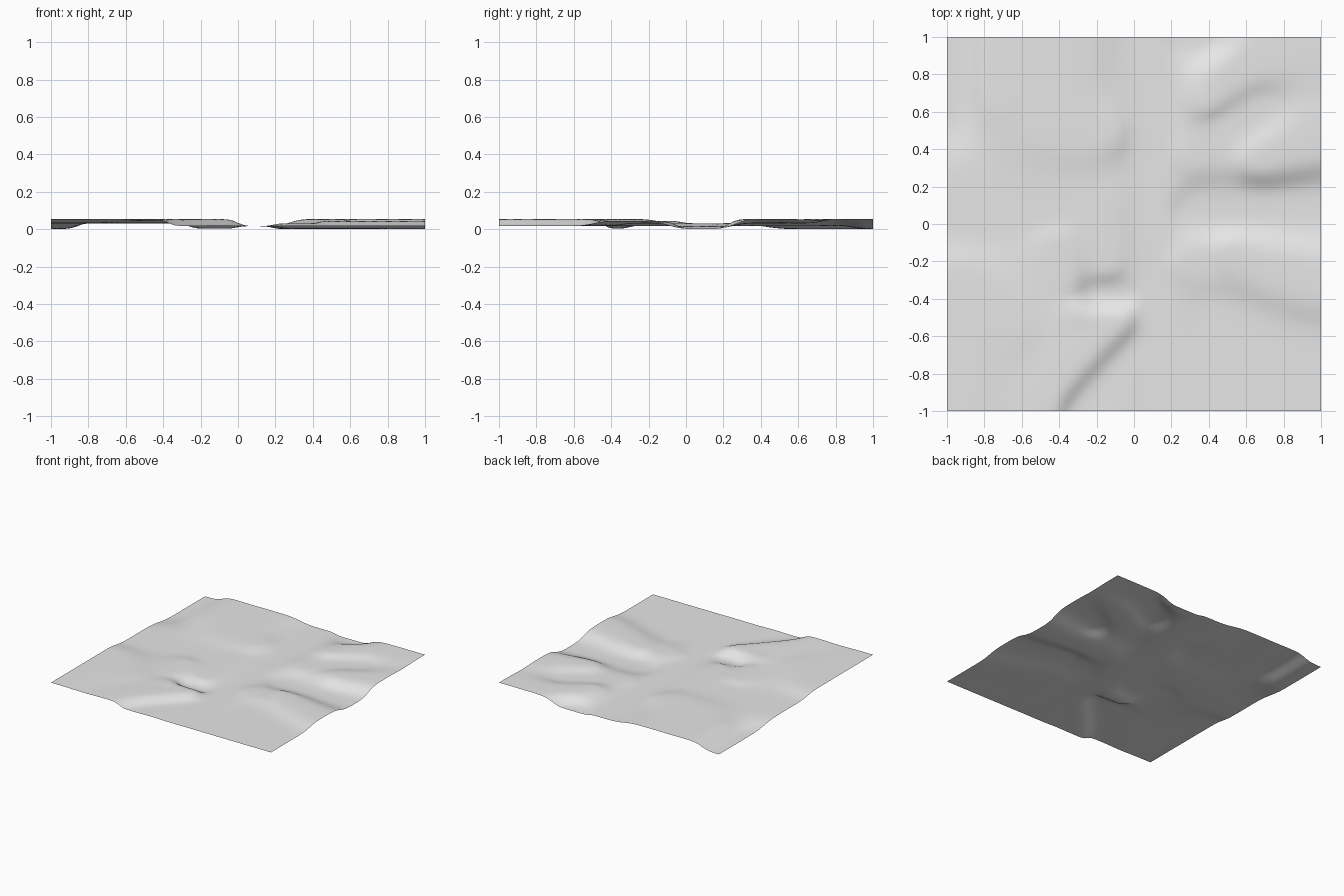
import bpy
import bmesh
from mathutils import Vector

cube = bpy.data.objects.get("Cube")
if cube:
    bpy.data.objects.remove(cube, do_unlink=True)

# Height levels of the relief
FLOOR, LOW, MID, RAISED, HIGH = 0, .016, .031, .045, .055
CELLS = 72

samples = []


def landform(level, *corners):
    """Lay a line of evenly spaced height samples through the corners."""
    points = [Vector(c) for c in corners]
    for a, b in zip(points, points[1:]):
        steps = max(1, round((b - a).length / .05))
        for i in range(steps + 1):
            x, y = a.lerp(b, i / steps)
            samples.append((x, y, level))


def height(x, y):
    """Blend of all landform levels, weighted by nearness."""
    total = weights = 0
    for px, py, level in samples:
        w = 1 / ((x - px) ** 2 + (y - py) ** 2 + .0025) ** 2
        total += w * level
        weights += w
    return total / weights


# Southwest plateau with its bank down to the plain
landform(HIGH, (-1, -1), (-.95, -.35), (-.65, -.55))
landform(HIGH, (-.5, -1), (-.28, -.7), (-.08, -.52), (-.3, -.5))
landform(LOW, (-.3, -1), (.08, -.6))

# Pit and the gentle slope north of it
landform(FLOOR, (-.2, -.38), (-.06, -.38))
landform(RAISED, (-.38, -.3), (-.4, -.1))
landform(MID, (-.15, -.23), (-.2, .1), (-1, .05))

# Northwest hills and low corner
landform(FLOOR, (-1, .62), (-1, 1))
landform(RAISED, (-.7, .65), (-.68, 1))
landform(RAISED, (-.15, .48), (-.45, .55), (-.36, 1))

# Level strip and southeast plain
landform(LOW, (.1, -1), (.1, 1))
landform(LOW, (1, -1), (.45, -.95), (.4, -.5), (1, -.75))

# East ridge and valley
landform(MID, (.25, -.22), (.35, -.2))
landform(RAISED, (.5, -.16), (1, -.32))
landform(FLOOR, (.3, .08), (1, .09))

# Northeast shelf, hollow and ridge
landform(MID, (.3, .36), (.5, .52), (.7, .63))
landform(HIGH, (.65, .34), (1, .48))
landform(HIGH, (.4, .65), (.5, .78), (.7, .9), (1, 1))
landform(FLOOR, (.25, 1), (.4, 1))

# Terrain sheet, resting on its lowest point
bm = bmesh.new()
bmesh.ops.create_grid(bm, x_segments=CELLS, y_segments=CELLS, size=1)
for v in bm.verts:
    v.co.z = height(v.co.x, v.co.y)
lowest = min(v.co.z for v in bm.verts)
bmesh.ops.translate(bm, verts=bm.verts, vec=(0, 0, -lowest))
for f in bm.faces:
    f.smooth = True
mesh = bpy.data.meshes.new("terrain_sheet")
bm.to_mesh(mesh)
bm.free()
terrain = bpy.data.objects.new("terrain_sheet", mesh)
bpy.context.collection.objects.link(terrain)

# Plain grey surface
grey = bpy.data.materials.new("light_grey")
grey.use_nodes = True
colour = (.8, .8, .8, 1)
grey.diffuse_color = colour
grey.node_tree.nodes["Principled BSDF"].inputs["Base Color"].default_value = colour
mesh.materials.append(grey)
